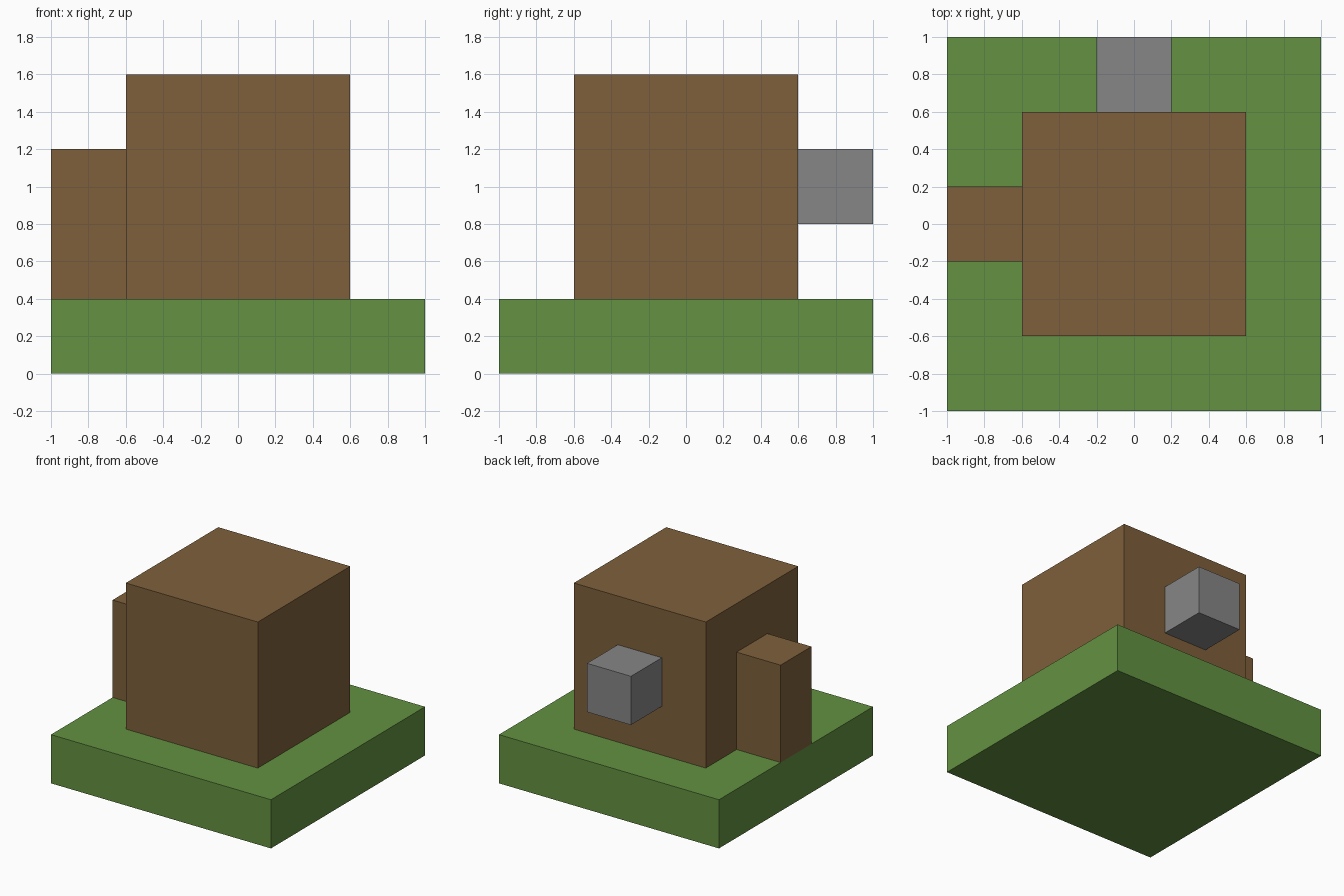
import bpy

# Remove the default cube
old = bpy.data.objects.get("Cube")
if old:
    bpy.data.objects.remove(old, do_unlink=True)


def material(name, rgb):
    mat = bpy.data.materials.new(name)
    mat.use_nodes = True
    color = (*rgb, 1)
    mat.diffuse_color = color
    mat.node_tree.nodes["Principled BSDF"].inputs["Base Color"].default_value = color
    return mat


def box(name, low, high, mat):
    """Flat-faced box spanning two opposite corners."""
    center = [(a + b) / 2 for a, b in zip(low, high)]
    bpy.ops.mesh.primitive_cube_add(size=1, location=center)
    obj = bpy.context.object
    obj.name = name
    obj.scale = [b - a for a, b in zip(low, high)]
    bpy.ops.object.transform_apply(location=False, rotation=False, scale=True)
    obj.data.materials.append(mat)
    return obj


green = material("grass green", (0.125, 0.285, 0.053))
brown = material("earth brown", (0.21, 0.117, 0.043))
grey = material("stone grey", (0.24, 0.24, 0.24))

# Ground slab
box("ground_slab", (-1, -1, 0), (1, 1, 0.4), green)

# Main block standing on the slab
box("main_block", (-0.6, -0.6, 0.4), (0.6, 0.6, 1.6), brown)

# Tall block against the right side
box("side_block", (-1, -0.2, 0.4), (-0.6, 0.2, 1.2), brown)

# Small cube fixed to the back
box("back_cube", (-0.2, 0.6, 0.8), (0.2, 1, 1.2), grey)
